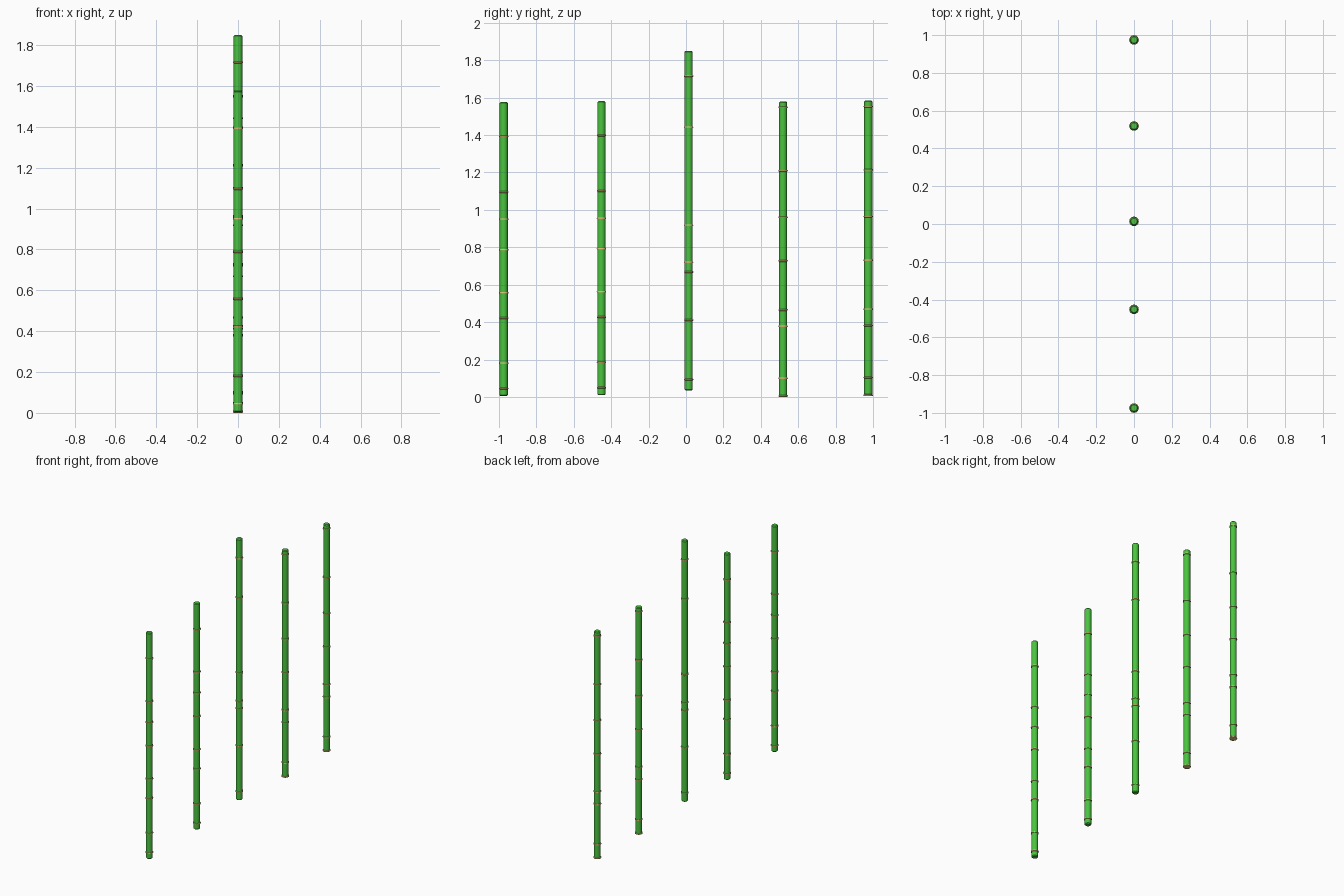
import bpy, bmesh, math

if "Cube" in bpy.data.objects:
    bpy.data.objects.remove(bpy.data.objects["Cube"])

SIDES = 16
POLE_R, RING_R, RING_H = 0.0215, 0.0255, 0.005


def material(name, color):
    m = bpy.data.materials.new(name)
    m.diffuse_color = color
    m.use_nodes = True
    m.node_tree.nodes["Principled BSDF"].inputs["Base Color"].default_value = m.diffuse_color
    return m


green = material("stalk_green", (0.07, 0.55, 0.05, 1))
tan = material("ring_tan", (0.72, 0.55, 0.2, 1))


def lathe(bm, profile, y):
    """Spin (radius, z) points around the vertical axis and cap both ends."""
    loops = []
    for r, z in profile:
        loops.append([bm.verts.new((r * math.cos(2 * math.pi * i / SIDES),
                                    y + r * math.sin(2 * math.pi * i / SIDES), z))
                      for i in range(SIDES)])
    for a, b in zip(loops, loops[1:]):
        for i in range(SIDES):
            j = (i + 1) % SIDES
            bm.faces.new((a[i], a[j], b[j], b[i]))
    bm.faces.new(loops[0][::-1])
    bm.faces.new(loops[-1])


def finish(bm, name, mat):
    mesh = bpy.data.meshes.new(name)
    bm.to_mesh(mesh)
    bm.free()
    obj = bpy.data.objects.new(name, mesh)
    bpy.context.collection.objects.link(obj)
    mesh.materials.append(mat)
    bpy.ops.object.select_all(action='DESELECT')
    obj.select_set(True)
    bpy.context.view_layer.objects.active = obj
    bpy.ops.object.shade_smooth_by_angle(angle=math.radians(40))


# Ring heights of the two repeated stalk patterns and the tall middle one
left = [0.045, 0.18, 0.422, 0.557, 0.787, 0.95, 1.096, 1.393]
middle = [0.093, 0.411, 0.668, 0.72, 0.918, 1.442, 1.715]
right = [0.005, 0.1, 0.378, 0.465, 0.727, 0.96, 1.21, 1.548]

# y position, bottom, top, ring heights, ring offset
stalks = [
    (-0.9745, 0.004, 1.576, left, 0.0),
    (-0.452, 0.009, 1.581, left, 0.005),
    (0.014, 0.035, 1.85, middle, 0.0),
    (0.519, 0.005, 1.579, right, 0.0),
    (0.9745, 0.011, 1.584, right, 0.004),
]

for n, (y, z0, z1, rings, dz) in enumerate(stalks, 1):
    # Stalk with slightly rounded ends
    bm = bmesh.new()
    b = 0.005
    lathe(bm, [(POLE_R - b, z0), (POLE_R, z0 + b), (POLE_R, z1 - b), (POLE_R - b, z1)], y)
    finish(bm, f"bamboo_stalk_{n}", green)

    # Raised joint rings
    bm = bmesh.new()
    for z in rings:
        z += dz
        lathe(bm, [(POLE_R - 0.001, z - RING_H), (RING_R - 0.001, z - RING_H * 0.6),
                   (RING_R, z), (RING_R - 0.001, z + RING_H * 0.6),
                   (POLE_R - 0.001, z + RING_H)], y)
    finish(bm, f"joint_rings_{n}", tan)
